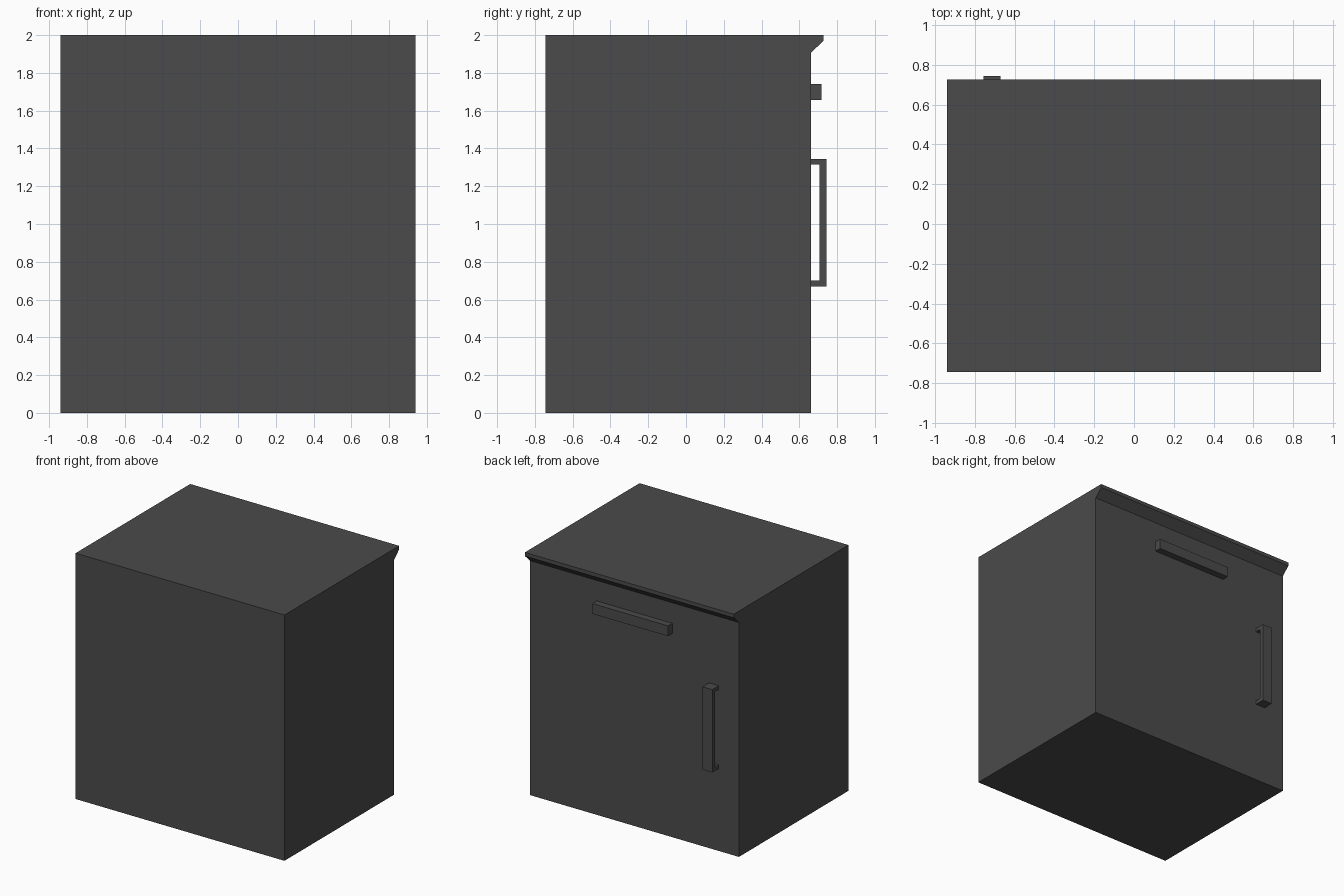
import bpy, bmesh

if "Cube" in bpy.data.objects:
    bpy.data.objects.remove(bpy.data.objects["Cube"])

mat = bpy.data.materials.new("charcoal_grey")
mat.diffuse_color = (0.07, 0.07, 0.07, 1)
mat.use_nodes = True
mat.node_tree.nodes["Principled BSDF"].inputs["Base Color"].default_value = mat.diffuse_color


def extrude_x(name, profile, x0, x1):
    """Solid made by extruding a closed (y, z) profile from x0 to x1."""
    bm = bmesh.new()
    face = bm.faces.new([bm.verts.new((x0, y, z)) for y, z in profile])
    ext = bmesh.ops.extrude_face_region(bm, geom=[face])
    verts = [v for v in ext["geom"] if isinstance(v, bmesh.types.BMVert)]
    bmesh.ops.translate(bm, verts=verts, vec=(x1 - x0, 0, 0))
    bmesh.ops.recalc_face_normals(bm, faces=bm.faces[:])
    mesh = bpy.data.meshes.new(name)
    bm.to_mesh(mesh)
    bm.free()
    mesh.materials.append(mat)
    obj = bpy.data.objects.new(name, mesh)
    bpy.context.collection.objects.link(obj)
    return obj


DOOR = 0.662  # y of the door side

# Cabinet body with the bevelled overhanging lip along the top edge
extrude_x("cabinet_body",
          [(-0.745, 0), (DOOR, 0), (DOOR, 1.907), (0.728, 1.97),
           (0.728, 2), (-0.745, 2)], -0.94, 0.94)

# Horizontal drawer pull
extrude_x("drawer_pull",
          [(DOOR, 1.656), (0.717, 1.656), (0.717, 1.74), (DOOR, 1.74)],
          -0.34, 0.34)

# Vertical bracket-shaped door handle
extrude_x("door_handle",
          [(DOOR, 0.67), (0.745, 0.67), (0.745, 1.344), (DOOR, 1.344),
           (DOOR, 1.314), (0.707, 1.314), (0.707, 0.70), (DOOR, 0.70)],
          -0.758, -0.671)
